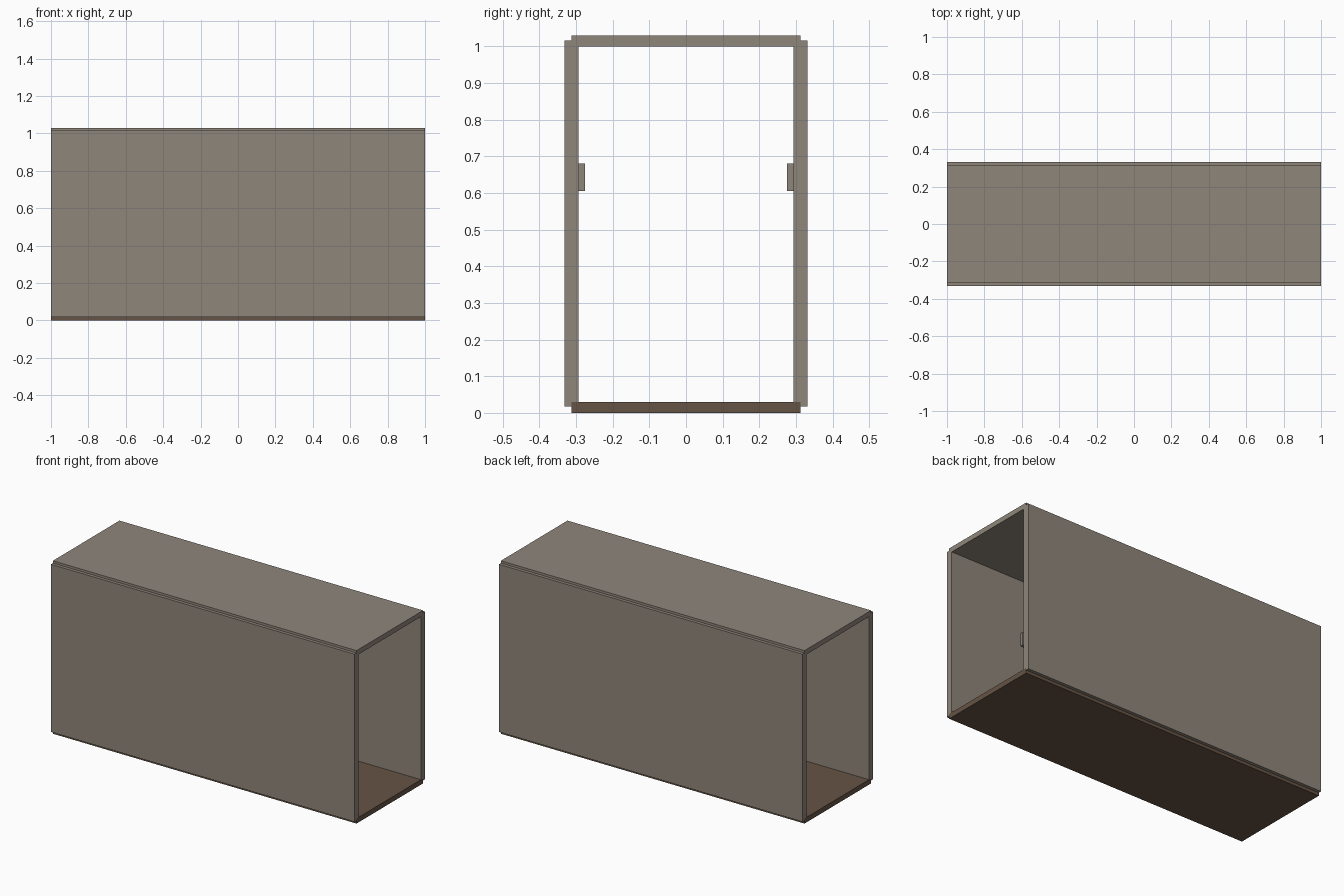
import bpy
import bmesh

cube = bpy.data.objects.get("Cube")
if cube:
    bpy.data.objects.remove(cube)


def material(name, rgb):
    mat = bpy.data.materials.new(name)
    mat.use_nodes = True
    mat.diffuse_color = (*rgb, 1)
    mat.node_tree.nodes["Principled BSDF"].inputs["Base Color"].default_value = (*rgb, 1)
    return mat


taupe = material("taupe", (0.275, 0.238, 0.198))
brown = material("brown", (0.13, 0.087, 0.058))


def extrude_profile(name, points, half_length, mat):
    """Extrude a (y, z) outline along x, centred on x = 0."""
    mesh = bpy.data.meshes.new(name)
    bm = bmesh.new()
    face = bm.faces.new([bm.verts.new((-half_length, y, z)) for y, z in points])
    result = bmesh.ops.extrude_face_region(bm, geom=[face])
    moved = [v for v in result["geom"] if isinstance(v, bmesh.types.BMVert)]
    bmesh.ops.translate(bm, verts=moved, vec=(2 * half_length, 0, 0))
    bmesh.ops.recalc_face_normals(bm, faces=bm.faces)
    bm.to_mesh(mesh)
    bm.free()
    mesh.materials.append(mat)
    obj = bpy.data.objects.new(name, mesh)
    bpy.context.collection.objects.link(obj)
    return obj


def rectangle(y0, y1, z0, z1):
    return [(y0, z0), (y1, z0), (y1, z1), (y0, z1)]


# Floor and top panels sit in the rebates of the walls
inner, rebate, outer = 0.293, 0.313, 0.332
extrude_profile("floor_panel", rectangle(-rebate, rebate, 0, 0.03), 1, brown)
extrude_profile("top_panel", rectangle(-rebate, rebate, 1.0, 1.03), 1, taupe)

# Rebated side walls, each with a short rail on its inner face
wall = [(inner, 0.03), (rebate, 0.03), (rebate, 0.018), (outer, 0.018),
        (outer, 1.016), (rebate, 1.016), (rebate, 1.0), (inner, 1.0)]
rail = rectangle(0.276, inner, 0.605, 0.68)
for side, sign in (("front", -1), ("back", 1)):
    for part, outline, half in (("wall", wall, 1), ("rail", rail, 0.53)):
        extrude_profile(f"{side}_{part}", [(sign * y, z) for y, z in outline], half, taupe)
